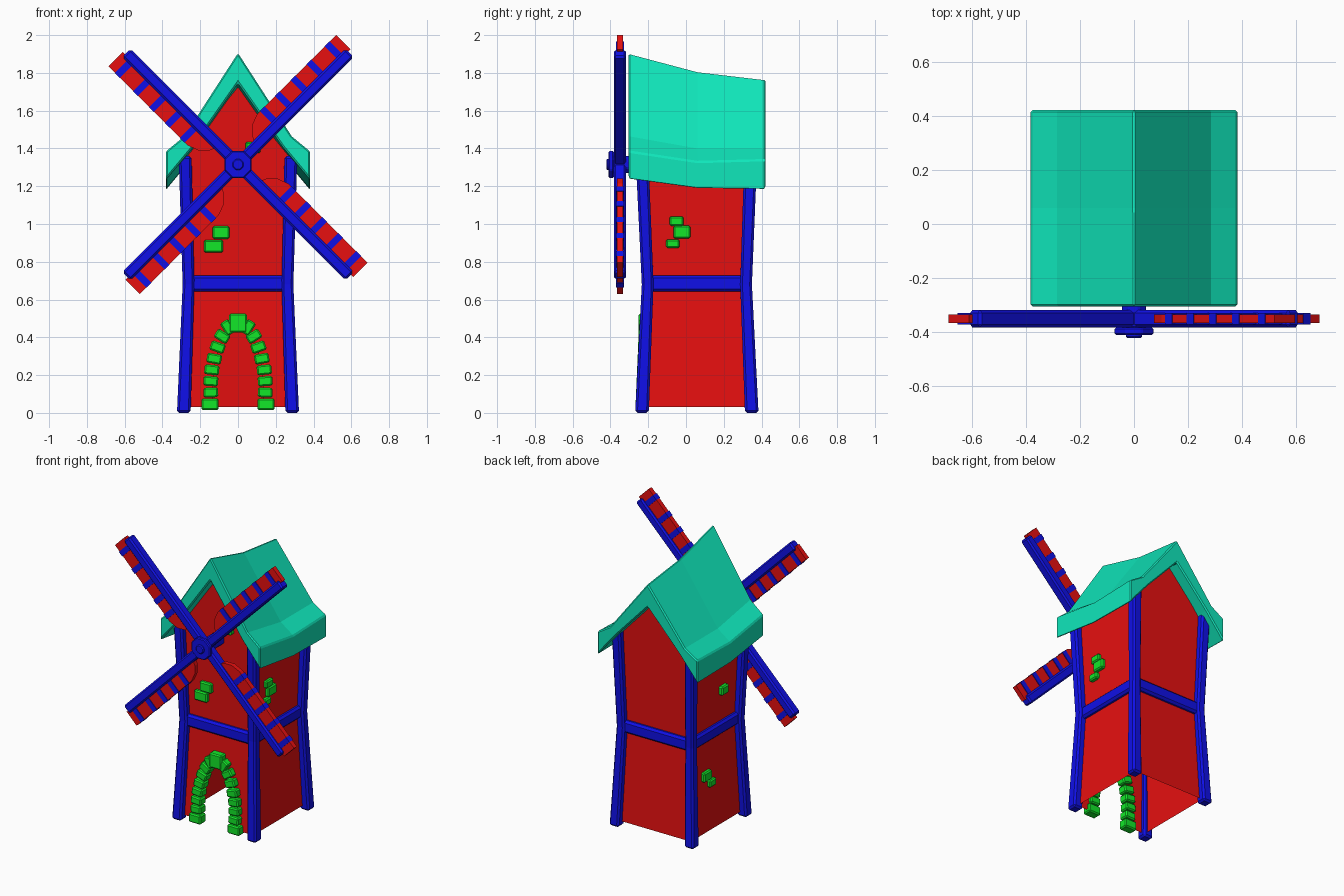
import bpy, bmesh, math
from mathutils import Matrix, Vector

cube = bpy.data.objects.get("Cube")
if cube:
    bpy.data.objects.remove(cube)


def material(name, rgb):
    m = bpy.data.materials.new(name)
    m.use_nodes = True
    m.diffuse_color = (*rgb, 1)
    m.node_tree.nodes["Principled BSDF"].inputs["Base Color"].default_value = (*rgb, 1)
    return m


RED = material("red_wall", (0.8, 0.005, 0.005))
BLUE = material("blue_timber", (0.005, 0.005, 0.8))
GREEN = material("green_stone", (0.006, 0.8, 0.022))
TEAL = material("teal_roof", (0.005, 0.8, 0.5))


def finish(name, bm, mat, bevel=0, closed=True):
    if closed:
        bmesh.ops.recalc_face_normals(bm, faces=bm.faces)
    me = bpy.data.meshes.new(name)
    bm.to_mesh(me)
    bm.free()
    me.materials.append(mat)
    ob = bpy.data.objects.new(name, me)
    bpy.context.collection.objects.link(ob)
    if bevel:
        mod = ob.modifiers.new("Bevel", 'BEVEL')
        mod.width = bevel
        mod.segments = 1
        mod.limit_method = 'ANGLE'
        mod.angle_limit = math.radians(40)
    return ob


def loft(bm, rings):
    """Skin matching closed rings and cap both ends."""
    rows = [[bm.verts.new(p) for p in ring] for ring in rings]
    n = len(rows[0])
    for a, b in zip(rows, rows[1:]):
        for i in range(n):
            j = (i + 1) % n
            bm.faces.new((a[i], a[j], b[j], b[i]))
    bm.faces.new(rows[0][::-1])
    bm.faces.new(rows[-1])


def box(bm, center, size, tilt=0):
    m = Matrix.Translation(center) @ Matrix.Rotation(tilt, 4, 'Y') @ Matrix.Diagonal((*size, 1))
    bmesh.ops.create_cube(bm, size=1, matrix=m)


# Waisted tower section: height, half width, front y, back y
BASE = (0.03, 0.275, -0.225, 0.34)
WAIST = (0.68, 0.25, -0.195, 0.31)
EAVE = (1.37, 0.268, -0.225, 0.335)


def front_y(z):
    a, b = (BASE, WAIST) if z < WAIST[0] else (WAIST, EAVE)
    return a[2] + (b[2] - a[2]) * (z - a[0]) / (b[0] - a[0])


# Tower walls: thin sheets, open below, with an arched doorway
bm = bmesh.new()
rows = []
for z, w, f, b in (BASE, WAIST, EAVE):
    rows.append([bm.verts.new(p) for p in ((-w, f, z), (w, f, z), (w, b, z), (-w, b, z))])
gables = [bm.verts.new((0, EAVE[2], 1.73)), bm.verts.new((0, EAVE[3], 1.63))]
arch = [bm.verts.new((x, front_y(z), z)) for x, z in
        ((-0.135, 0.03), (-0.13, 0.22), (-0.1, 0.35), (-0.05, 0.45),
         (0.05, 0.45), (0.1, 0.35), (0.13, 0.22), (0.135, 0.03))]
lo, mid, top = rows
bm.faces.new([lo[0]] + arch + [lo[1], mid[1], mid[0]])
for i in (1, 2, 3):
    j = (i + 1) % 4
    bm.faces.new((lo[i], lo[j], mid[j], mid[i]))
for i in (1, 3):
    j = (i + 1) % 4
    bm.faces.new((mid[i], mid[j], top[j], top[i]))
bm.faces.new((mid[0], mid[1], top[1], gables[0], top[0]))
bm.faces.new((mid[2], mid[3], top[3], gables[1], top[2]))
finish("tower_walls", bm, RED, closed=False)

# Bent corner posts
for sx, side in ((-1, "right"), (1, "left")):
    for k, end in ((2, "front"), (3, "back")):
        bm = bmesh.new()
        rings = []
        for sec, z, r in ((BASE, 0, 0.036), (WAIST, 0.68, 0.031), (EAVE, 1.36, 0.034)):
            cx = sx * (sec[1] + 0.012)
            cy = sec[k] + (-0.008 if k == 2 else 0.008)
            rings.append([(cx + a * r, cy + b * r, z) for a, b in ((-1, -1), (1, -1), (1, 1), (-1, 1))])
        loft(bm, rings)
        finish(f"{end}_{side}_post", bm, BLUE, 0.012)

# Waist beams
z, w, f, b = WAIST
for name, c, s in (("front_beam", (0, f, z + 0.005), (2 * w, 0.056, 0.085)),
                   ("back_beam", (0, b, z + 0.005), (2 * w, 0.056, 0.085)),
                   ("right_beam", (-w, (f + b) / 2, z + 0.005), (0.056, b - f, 0.085)),
                   ("left_beam", (w, (f + b) / 2, z + 0.005), (0.056, b - f, 0.085))):
    bm = bmesh.new()
    box(bm, c, s)
    finish(name, bm, BLUE, 0.014)

# Sagging gable roof: y, ridge, kink, fold, eave, inner kink heights
bm = bmesh.new()
rings = []
for y, ridge, kink, fold, eave, inner in ((-0.305, 1.907, 1.465, 1.385, 1.235, 1.405),
                                          (0.06, 1.81, 1.40, 1.33, 1.185, 1.355),
                                          (0.422, 1.767, 1.40, 1.34, 1.18, 1.35)):
    right = [(0.285, kink), (0.382, fold), (0.382, eave), (0.24, inner)]
    outline = [(0, ridge)] + right + [(0, ridge - 0.16)] + [(-x, h) for x, h in reversed(right)]
    rings.append([(x, y, h) for x, h in outline])
loft(bm, rings)
finish("roof", bm, TEAL, 0.008)

# Stones around the doorway
bm = bmesh.new()
STONES = ((0.148, 0.045, 0), (0.144, 0.108, 2), (0.144, 0.168, -4), (0.139, 0.228, -6),
          (0.126, 0.287, -10), (0.108, 0.348, -20), (0.084, 0.405, -32), (0.054, 0.452, -58))
for s in (-1, 1):
    for i, (x, z, tilt) in enumerate(STONES):
        size = (0.092 if i == 0 else 0.078, 0.065, 0.062 if i == 0 else 0.052)
        box(bm, (s * x, front_y(z) - 0.01, z), size, s * math.radians(tilt))
box(bm, (0, front_y(0.475) - 0.012, 0.475), (0.095, 0.07, 0.1))
finish("door_arch_stones", bm, GREEN, 0.008)

# Loose stones set in the front and side walls
bm = bmesh.new()
for x, z, w, h in ((-0.09, 0.955, 0.09, 0.068), (-0.13, 0.882, 0.1, 0.068), (0.08, 1.405, 0.08, 0.06)):
    box(bm, (x, front_y(z), z), (w, 0.05, h))
finish("front_wall_stones", bm, GREEN, 0.008)
bm = bmesh.new()
for y, z, w, h in ((-0.05, 1.015, 0.075, 0.05), (-0.022, 0.957, 0.09, 0.068), (-0.07, 0.896, 0.072, 0.046)):
    box(bm, (0.258, y, z), (0.05, w, h))
finish("left_wall_stones", bm, GREEN, 0.008)
bm = bmesh.new()
for y, z, w, h in ((0.16, 0.415, 0.085, 0.065), (0.105, 0.35, 0.07, 0.05), (-0.03, 0.94, 0.075, 0.06)):
    box(bm, (-0.26, y, z), (0.05, w, h))
finish("right_wall_stones", bm, GREEN, 0.008)

# Rotor: four spars, each with a sail and cross bars
HUB_Z, ROTOR_Y = 1.315, -0.35


def blade_prism(bm, outline, half, angle):
    c, s = math.cos(angle), math.sin(angle)
    flat = [(u * c - v * s, HUB_Z + u * s + v * c) for u, v in outline]
    loft(bm, [[(x, ROTOR_Y + d, z) for x, z in flat] for d in (-half, half)])


def rect(u0, u1, v0, v1):
    return [(u0, v0), (u1, v0), (u1, v1), (u0, v1)]


spars, sails, bars = bmesh.new(), bmesh.new(), bmesh.new()
for k in range(4):
    angle = math.radians(45 + 90 * k)
    blade_prism(spars, rect(0, 0.835, -0.03, 0.03), 0.032, angle)
    blade_prism(sails, [(0.14, 0.01), (0.16, 0.055), (0.2, 0.095), (0.26, 0.117),
                        (0.852, 0.117), (0.852, 0.01)], 0.016, angle)
    for u in (0.3, 0.412, 0.53, 0.65, 0.785):
        blade_prism(bars, rect(u - 0.018, u + 0.018, 0, 0.119), 0.021, angle)
finish("rotor_spars", spars, BLUE, 0.01)
finish("sails", sails, RED)
finish("sail_cross_bars", bars, BLUE)

# Hub disc, axle and cap
for name, r, y0, y1 in (("axle", 0.048, -0.385, -0.18), ("hub_disc", 0.078, -0.41, -0.382),
                        ("hub_cap", 0.032, -0.422, -0.4)):
    bm = bmesh.new()
    ring = [math.radians(22.5 + 45 * i) for i in range(8)]
    loft(bm, [[(r * math.cos(a), y, HUB_Z + r * math.sin(a)) for a in ring] for y in (y0, y1)])
    finish(name, bm, BLUE, 0.006)
